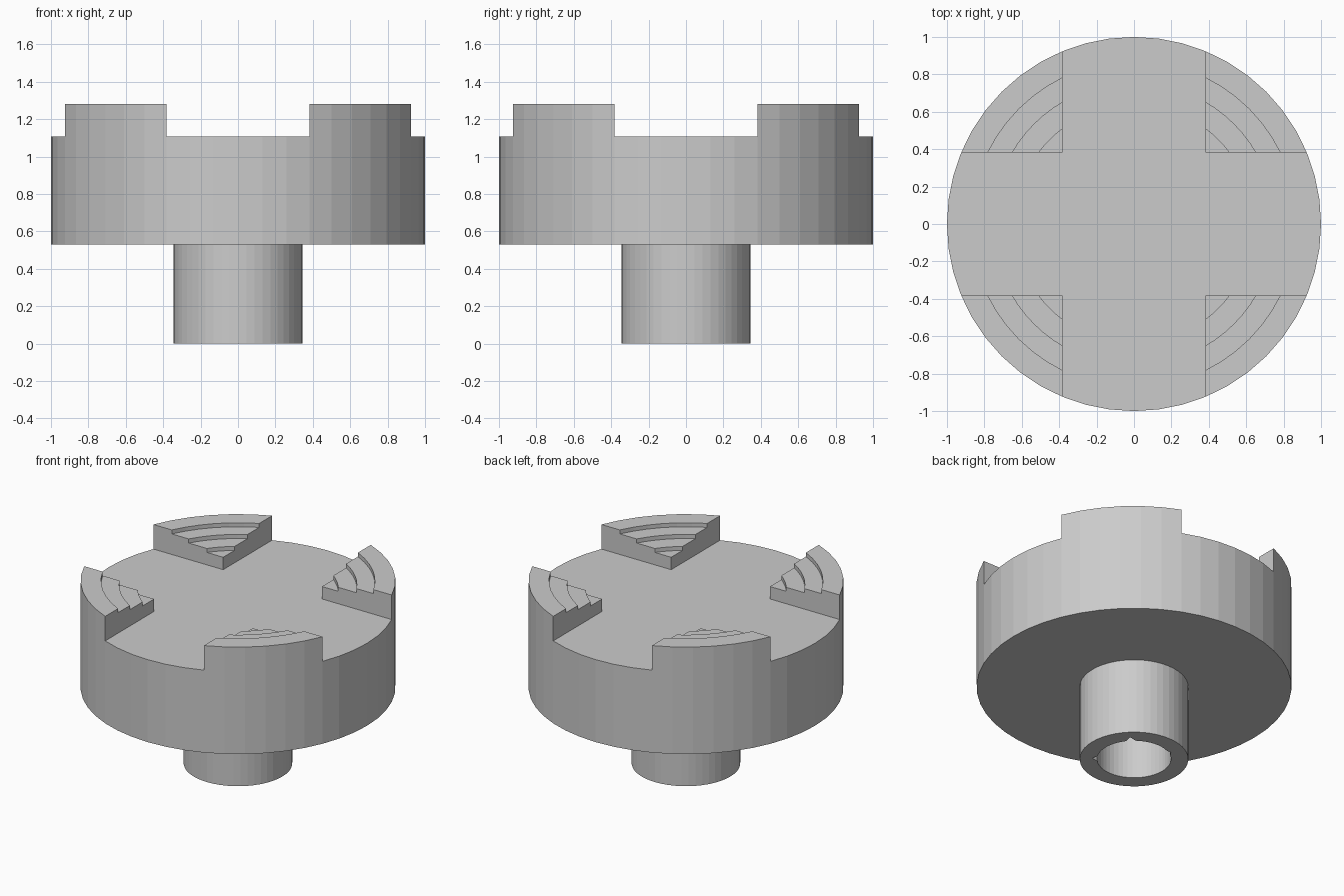
import bpy, bmesh, math

SEG = 48
BASE, TOP = 0.53, 1.108          # underside and top of the main drum
SLOT = math.sin(math.pi / 8)     # half width of the crossing slots

if "Cube" in bpy.data.objects:
    bpy.data.objects.remove(bpy.data.objects["Cube"], do_unlink=True)

grey = bpy.data.materials.new("light_grey")
grey.use_nodes = True
COLOUR = (0.6, 0.6, 0.6, 1)
grey.diffuse_color = COLOUR
grey.node_tree.nodes["Principled BSDF"].inputs["Base Color"].default_value = COLOUR


def finish(bm, name):
    """Clean the mesh and place it in the scene."""
    bmesh.ops.remove_doubles(bm, verts=bm.verts, dist=0.0005)
    bmesh.ops.recalc_face_normals(bm, faces=bm.faces)
    mesh = bpy.data.meshes.new(name)
    bm.to_mesh(mesh)
    bm.free()
    mesh.materials.append(grey)
    obj = bpy.data.objects.new(name, mesh)
    bpy.context.collection.objects.link(obj)
    return obj


def bridge(bm, a, b):
    """Quads between two equally long open rows of points."""
    va, vb = [bm.verts.new(p) for p in a], [bm.verts.new(p) for p in b]
    for i in range(len(va) - 1):
        bm.faces.new((va[i], va[i + 1], vb[i + 1], vb[i]))


def ring(r, z, grooves={}):
    """Closed ring of points; grooves widen it at chosen angles."""
    pts = []
    for i in range(SEG + 1):
        k = i % SEG
        a, rad = 2 * math.pi * k / SEG, grooves.get(k, r)
        pts.append((rad * math.cos(a), rad * math.sin(a), z))
    return pts


# Main drum
bm = bmesh.new()
bridge(bm, ring(1, BASE), ring(1, TOP))
for z in (BASE, TOP):
    bm.faces.new([bm.verts.new(p) for p in ring(1, z)[:-1]])
finish(bm, "drum")

# Hollow stem with small grooves in the bore
bm = bmesh.new()
grooves = {6: 0.28, 16: 0.25, 43: 0.265}
rows = [ring(0.345, BASE), ring(0.345, 0),
        ring(0.235, 0, grooves), ring(0.235, BASE, grooves)]
for a, b in zip(rows, rows[1:]):
    bridge(bm, a, b)
finish(bm, "stem")


# Stepped corner jaws
def arc(r, z, turn, n=6):
    lo = math.asin(min(1, SLOT / r))
    hi = math.pi / 2 - lo
    angles = [turn + lo + (hi - lo) * i / n for i in range(n + 1)]
    return [(r * math.cos(a), r * math.sin(a), z) for a in angles]


radii = [SLOT * math.sqrt(2), 0.637, 0.755, 0.87, 1.0]
heights = [1.195, 1.223, 1.252, 1.28]
for number in range(4):
    turn = number * math.pi / 2
    bm = bmesh.new()
    for i, z in enumerate(heights):
        r0, r1 = radii[i], radii[i + 1]
        inner, outer = arc(r0, z, turn), arc(r1, z, turn)
        if i == 0:                                   # corner tread
            bm.faces.new([bm.verts.new(p) for p in [inner[0]] + outer])
        else:
            bridge(bm, inner, outer)                 # tread
            bridge(bm, arc(r0, heights[i - 1], turn), inner)  # riser
        for end in (0, -1):                          # straight side walls
            top = [inner[end], outer[end]]
            bridge(bm, top, [(x, y, TOP) for x, y, _ in top])
    bridge(bm, outer, arc(1, TOP, turn))             # outer wall
    finish(bm, f"jaw_{number + 1}")
